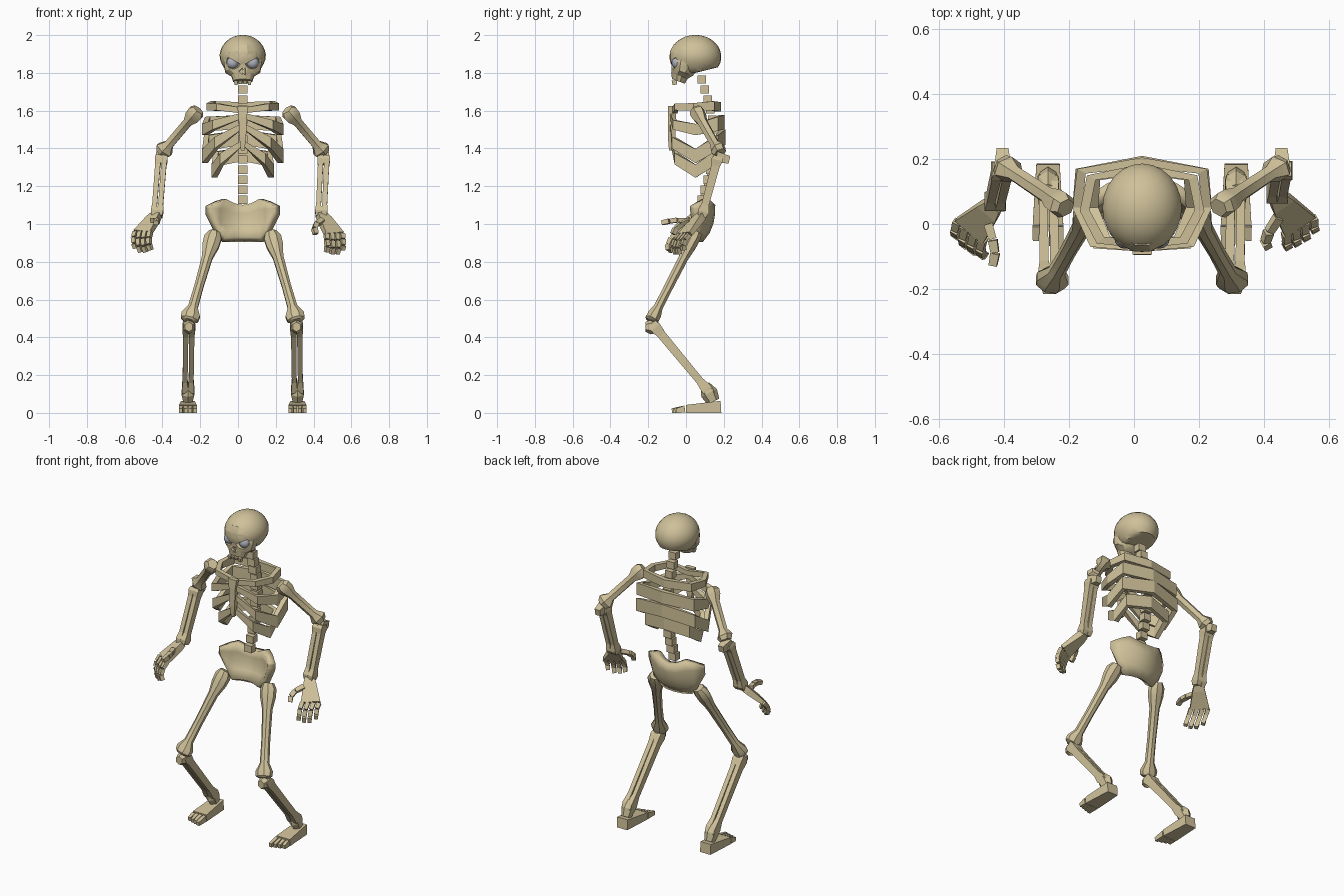
import bpy, bmesh, math
from mathutils import Vector as V

if "Cube" in bpy.data.objects:
    bpy.data.objects.remove(bpy.data.objects["Cube"])

CX = 0.025  # body centre line


def material(name, col):
    m = bpy.data.materials.new(name)
    m.diffuse_color = (*col, 1)
    m.use_nodes = True
    m.node_tree.nodes["Principled BSDF"].inputs["Base Color"].default_value = m.diffuse_color
    return m


BONE = material("bone", (0.62, 0.53, 0.32))
EYE = material("eye_grey", (0.42, 0.44, 0.5))


def finish(name, bm, smooth=None, mat=BONE):
    bmesh.ops.recalc_face_normals(bm, faces=bm.faces[:])
    me = bpy.data.meshes.new(name)
    bm.to_mesh(me)
    bm.free()
    ob = bpy.data.objects.new(name, me)
    bpy.context.collection.objects.link(ob)
    me.materials.append(mat)
    bpy.ops.object.select_all(action='DESELECT')
    bpy.context.view_layer.objects.active = ob
    ob.select_set(True)
    if smooth:
        bpy.ops.object.shade_smooth_by_angle(angle=math.radians(smooth))
    return ob


def loft(name, rings, n=4, ref=(1, 0, 0), smooth=None):
    """Rings are (centre, half width along ref, half depth)."""
    d = (V(rings[-1][0]) - V(rings[0][0])).normalized()
    ref = V(ref)
    u = (ref - d * ref.dot(d)).normalized()
    w = d.cross(u)
    k = 1 / math.cos(math.pi / n)
    bm = bmesh.new()
    loops = []
    for c, a, b in rings:
        loops.append([bm.verts.new(V(c) + u * a * k * math.cos(t) + w * b * k * math.sin(t))
                      for t in [(i + .5) * 2 * math.pi / n for i in range(n)]])
    for p, q in zip(loops, loops[1:]):
        for i in range(n):
            j = (i + 1) % n
            bm.faces.new((p[i], p[j], q[j], q[i]))
    bm.faces.new(loops[0])
    bm.faces.new(loops[-1])
    return finish(name, bm, smooth)


def bone(name, p, q, prof, n=6, ref=(1, 0, 0), smooth=None):
    p, q = V(p), V(q)
    return loft(name, [(p.lerp(q, t), a, b) for t, a, b in prof], n, ref, smooth)


def block(name, p, q, a, b, ref=(1, 0, 0), taper=1):
    return bone(name, p, q, [(0, a, b), (1, a * taper, b * taper)], 4, ref)


def ball(name, c, r, smooth=40, mat=BONE, edit=None, seg=16):
    bm = bmesh.new()
    bmesh.ops.create_uvsphere(bm, u_segments=seg, v_segments=seg * 5 // 8, radius=1)
    for v in bm.verts:
        v.co = V((v.co.x * r[0], v.co.y * r[1], v.co.z * r[2]))
        if edit:
            edit(v.co)
        v.co += V(c)
    return finish(name, bm, smooth, mat)


def boolean(ob, other, op):
    bpy.context.view_layer.objects.active = ob
    m = ob.modifiers.new("cut", 'BOOLEAN')
    m.operation, m.object, m.solver = op, other, 'EXACT'
    bpy.ops.object.modifier_apply(modifier=m.name)
    bpy.data.objects.remove(other)


# Skull: cranium joined to face, with sockets and nose cut out
def flatten_base(co):
    co.z = max(co.z, -0.085 + 0.25 * max(co.y, 0))
    if co.z < 0:
        co.x *= 1 + co.z * 1.2


skull = ball("skull", (CX, .05, 1.885), (.123, .137, .116), edit=flatten_base, seg=24)
face = loft("face", [((CX, -.04, 1.755), .05, .036), ((CX, -.035, 1.785), .06, .046),
                     ((CX, -.02, 1.805), .092, .06), ((CX, -.01, 1.845), .1, .076),
                     ((CX, 0, 1.885), .095, .09), ((CX, .02, 1.92), .08, .09)], 12)
boolean(skull, face, 'UNION')
for s in (-1, 1):
    def brow(co, s=s):
        co.z = min(co.z, .012 + .55 * s * co.x)
    cut = ball("socket_cutter", (CX + s * .055, -.085, 1.858), (.044, .055, .04), None, edit=brow)
    boolean(skull, cut, 'DIFFERENCE')
    ball("eye", (CX + s * .053, -.046, 1.853), (.032, .03, .032), 60, EYE)
    cut = bone("nose_cutter", (CX + s * .007, -.13, 1.808), (CX + s * .007, -.06, 1.808),
               [(0, .008, .014), (1, .006, .01)], 3)
    boolean(skull, cut, 'DIFFERENCE')
bpy.context.view_layer.objects.active = skull
skull.select_set(True)
bpy.ops.object.shade_smooth_by_angle(angle=math.radians(35))
for i in range(4):
    x = CX + (i - 1.5) * .024
    block("tooth", (x, -.062, 1.76), (x, -.06, 1.737 + .006 * (i in (1, 2))), .01, .014, taper=.8)

# Spine
for i in range(13):
    z = 1.765 - i * .053
    y = .083 + .065 * math.sin(math.pi * i / 12)
    block("vertebra", (CX, y, z + .022), (CX, y, z - .022), .025, .022)


# Ribs: closed bands mirrored about the centre line
def rib(name, half):
    full = half + [(-x, y, z, h) for x, y, z, h in half[-2:0:-1]]
    bm = bmesh.new()
    loops = []
    for x, y, z, h in full:
        out = V((x, y - .06, 0)).normalized() * .03
        c = V((CX + x, y, z))
        up = V((0, 0, h / 2))
        loops.append([bm.verts.new(p) for p in (c + up, c - up, c - out - up, c - out + up)])
    for i, p in enumerate(loops):
        q = loops[(i + 1) % len(loops)]
        for j in range(4):
            k = (j + 1) % 4
            bm.faces.new((p[j], p[k], q[k], q[j]))
    finish(name, bm)


rib("collar_rib", [(0, .185, 1.62, .05), (.17, .15, 1.625, .05), (.192, .04, 1.62, .04),
                   (.14, -.06, 1.62, .035), (0, -.075, 1.6, .03)])
rib("upper_rib", [(0, .205, 1.54, .075), (.2, .17, 1.53, .075), (.215, .05, 1.5, .06),
                  (.16, -.07, 1.525, .05), (0, -.085, 1.575, .03)])
rib("middle_rib", [(0, .21, 1.46, .08), (.205, .17, 1.43, .08), (.215, .05, 1.36, .075),
                   (.15, -.075, 1.43, .06), (0, -.085, 1.52, .03)])
rib("lower_rib", [(0, .185, 1.37, .075), (.155, .15, 1.345, .075), (.165, .05, 1.28, .07),
                  (.12, -.06, 1.345, .06), (0, -.08, 1.43, .03)])
loft("breastbone", [((CX, -.08, 1.625), .03, .014), ((CX, -.082, 1.57), .022, .014),
                    ((CX, -.082, 1.46), .018, .014), ((CX, -.08, 1.39), .01, .01)])

# Pelvis: curved bowl with a wavy outline
outline = [(0, 1.10, .905), (.28, 1.108, .905), (.55, 1.132, .905), (.75, 1.12, .95), (1, 1.095, 1.05)]
outline = [(-u, t, b) for u, t, b in outline[:0:-1]] + outline
bm = bmesh.new()
grid = []
for u, top, bot in outline:
    col = []
    for k in range(5):
        z = bot + (top - bot) * k / 4
        f = (1.11 - z) / .21
        col.append(bm.verts.new((CX + u * .197, .155 - .1 * u * u - .07 * f ** 3, z)))
    grid.append(col)
for p, q in zip(grid, grid[1:]):
    for k in range(4):
        bm.faces.new((p[k], q[k], q[k + 1], p[k + 1]))
pelvis = finish("pelvis", bm, 40)
ny = sum(f.normal.y for f in pelvis.data.polygons)
m = pelvis.modifiers.new("thickness", 'SOLIDIFY')
m.thickness = .045
m.offset = -1 if ny > 0 else 1

LONG = [(0, .03, .03), (.06, .046, .036), (.15, .044, .034), (.28, .028, .026), (.6, .024, .024),
        (.84, .026, .024), (.93, .05, .036), (.98, .046, .036), (1, .03, .028)]
UPPER_ARM = [(0, .028, .026), (.06, .042, .036), (.16, .04, .034), (.28, .024, .024), (.8, .024, .022),
             (.92, .046, .036), (1, .03, .03)]
THIN = [(0, .014, .022), (.06, .018, .03), (.16, .014, .023), (.8, .013, .02), (.92, .017, .03), (1, .013, .022)]


def pair(name, p, q, gap=.016):
    """Two slim bones side by side."""
    for o in (-gap, gap):
        bone(name, V(p) + V((o, 0, 0)), V(q) + V((o, 0, 0)), THIN, 4)


# Legs and feet
for s in (-1, 1):
    knee = CX + s * .285
    bone("thigh_bone", (CX + s * .15, .055, .955), (knee, -.185, .485), LONG, 8, smooth=35)
    bone("kneecap", (knee, -.215, .455), (knee, -.145, .455),
         [(0, .02, .022), (.4, .03, .034), (1, .022, .026)], 6)
    pair("shin_bone", (knee, -.18, .475), (CX + s * .29, .135, .095))
    fx = CX + s * .29
    bone("ankle", (fx, .1, .15), (fx, .145, .06), [(0, .028, .022), (.5, .034, .04), (1, .024, .03)], 6)
    loft("foot", [((fx, .185, .032), .036, .032), ((fx, .0, .021), .047, .021)])
    for i in range(4):
        x = fx + s * (i - 1.5) * .025
        end = -.075 + (.008 * i)
        loft("toe", [((x, -.006, .02), .0105, .019), ((x, end, .012), .0095, .012)])


# Arms and hands
def arm(s, wrist, knuckle, across, segs, thumb):
    wrist, knuckle, across = V(wrist), V(knuckle), V(across).normalized()
    elbow = V((CX + s * .43, .18, 1.375))
    bone("upper_arm", (CX + s * .235, .05, 1.605), elbow, UPPER_ARM, 6, (s, 0, 1), 35)
    bone("elbow_tip", elbow + V((0, .05, -.035)), elbow + V((0, -.02, -.02)),
         [(0, .018, .02), (1, .028, .03)], 4)
    pair("forearm", elbow + V((0, -.01, -.015)), wrist)
    bone("palm", wrist + V((0, 0, .01)), knuckle, [(0, .026, .018), (.25, .036, .02), (1, .056, .013)], 4, across)
    for i in range(4):
        p = knuckle + across * (i - 1.5) * .032
        size = (.9, 1, 1, .8)[i]
        for step in segs:
            q = p + V(step) * size
            block("finger", p, p.lerp(q, .92), .0125, .0125, across, .9)
            p = q
    for p, q in zip(thumb, thumb[1:]):
        block("thumb", p, V(p).lerp(V(q), .93), .014, .013, across, .9)


arm(1, (.44, .085, 1.04), (.51, -.005, .945), (.87, .5, 0),
    [(.003, -.03, -.035), (.003, -.014, -.038), (-.006, .004, -.034)],
    [(.445, .02, 1.02), (.415, -.025, 1.0), (.405, -.055, .975), (.412, -.07, .945)])
arm(-1, (-.43, .06, 1.04), (-.505, -.02, .955), (-.82, .57, 0),
    [(-.008, -.033, -.035), (.002, -.018, -.038), (.012, .0, -.034)],
    [(-.45, .0, 1.02), (-.435, -.05, 1.02), (-.428, -.09, 1.015), (-.435, -.13, 1.005)])
